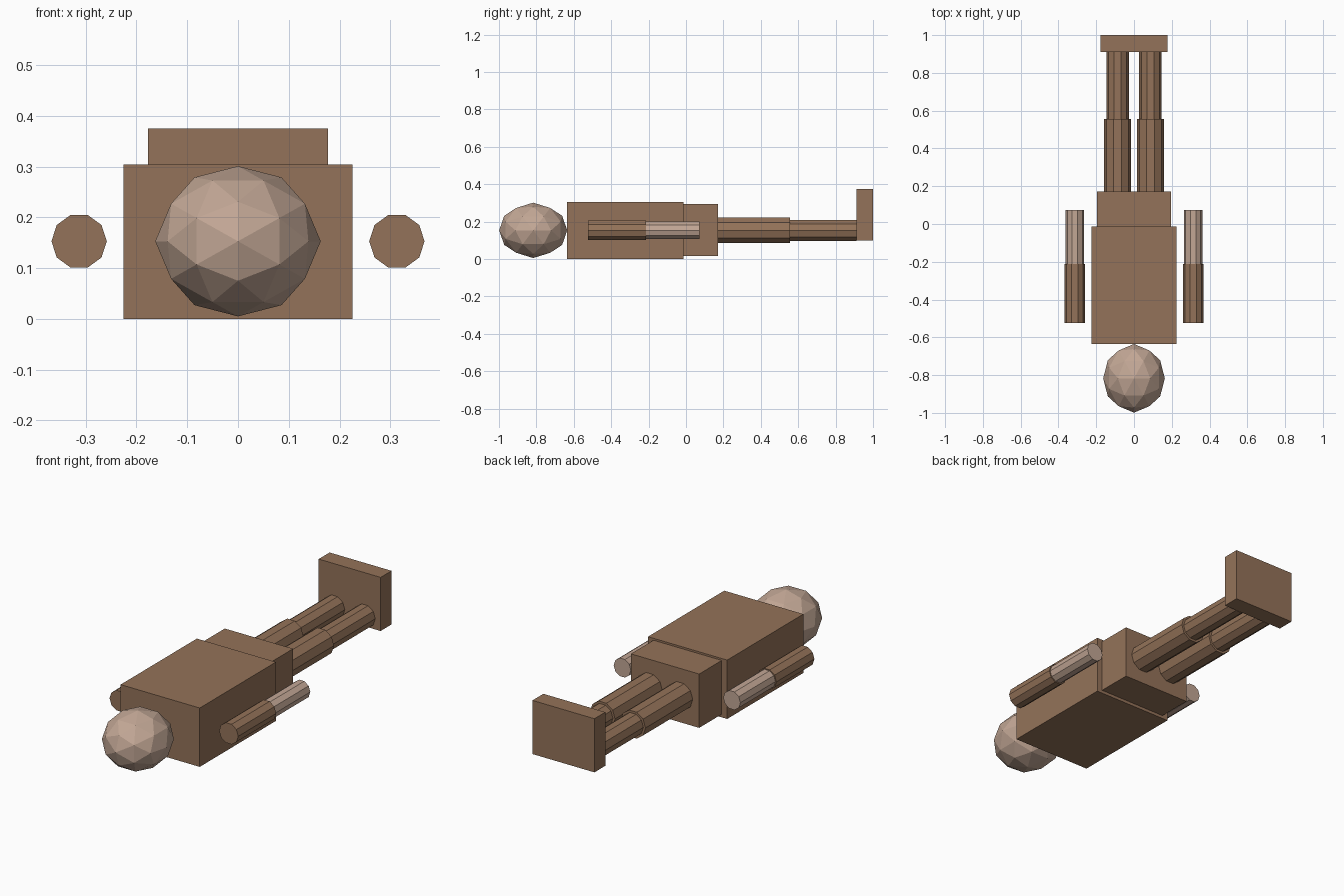
import bpy, bmesh, math
from mathutils import Matrix, Vector

if "Cube" in bpy.data.objects:
    bpy.data.objects.remove(bpy.data.objects["Cube"])


def material(name, rgb):
    m = bpy.data.materials.new(name)
    m.diffuse_color = (*rgb, 1)
    m.use_nodes = True
    m.node_tree.nodes["Principled BSDF"].inputs["Base Color"].default_value = m.diffuse_color
    return m


BROWN = material("brown_cloth", (0.296, 0.171, 0.100))
SKIN = material("pale_skin", (0.54, 0.385, 0.30))
MID_Z = 0.153


def finish(name, bm, mat):
    bmesh.ops.recalc_face_normals(bm, faces=bm.faces)
    mesh = bpy.data.meshes.new(name)
    bm.to_mesh(mesh)
    bm.free()
    mesh.materials.append(mat)
    ob = bpy.data.objects.new(name, mesh)
    bpy.context.collection.objects.link(ob)
    return ob


def box(name, half_x, y0, y1, z0, z1, mat):
    bm = bmesh.new()
    bmesh.ops.create_cube(bm, size=1)
    bmesh.ops.scale(bm, vec=(2 * half_x, y1 - y0, z1 - z0), verts=bm.verts)
    bmesh.ops.translate(bm, vec=(0, (y0 + y1) / 2, (z0 + z1) / 2), verts=bm.verts)
    finish(name, bm, mat)


def limb(name, x, r, y0, y1, mat):
    """Ten-sided cylinder along y with corners pointing sideways."""
    bm = bmesh.new()
    rings = [[bm.verts.new((x + r * math.cos(k * math.tau / 10), y,
                            MID_Z + r * math.sin(k * math.tau / 10)))
              for k in range(10)] for y in (y0, y1)]
    for k in range(10):
        j = (k + 1) % 10
        bm.faces.new((rings[0][k], rings[0][j], rings[1][j], rings[1][k]))
    bm.faces.new(rings[0])
    bm.faces.new(rings[1])
    finish(name, bm, mat)


def head(name, centre, radii, mat):
    """Icosahedron with edges facing the axes, split once and made round."""
    t = (1 + math.sqrt(5)) / 2
    bm = bmesh.new()
    for a in (-1, 1):
        for b in (-t, t):
            for co in ((a, 0, b), (0, b, a), (b, a, 0)):
                bm.verts.new(co)
    bmesh.ops.convex_hull(bm, input=bm.verts[:])
    bmesh.ops.subdivide_edges(bm, edges=bm.edges[:], cuts=1, use_grid_fill=True)
    for v in bm.verts:
        n = v.co.normalized()
        v.co = Vector(centre) + Vector([n[i] * radii[i] for i in range(3)])
    finish(name, bm, mat)


# Body blocks
box("torso", 0.226, -0.635, -0.013, 0.0, 0.304, BROWN)
box("hips", 0.195, -0.013, 0.171, 0.016, 0.294, BROWN)
box("foot_slab", 0.177, 0.911, 1.0, 0.098, 0.375, BROWN)

# Arms and legs
for side, s in (("left", -1), ("right", 1)):
    limb(side + "_upper_arm", s * 0.313, 0.0545, -0.523, -0.213, BROWN)
    limb(side + "_forearm", s * 0.313, 0.049, -0.213, 0.073, SKIN)
    limb(side + "_thigh", s * 0.087, 0.0715, 0.171, 0.557, BROWN)
    limb(side + "_shin", s * 0.087, 0.0595, 0.557, 0.911, BROWN)

# Head
head("head", (0, -0.817, 0.153), (0.163, 0.182, 0.148), SKIN)
